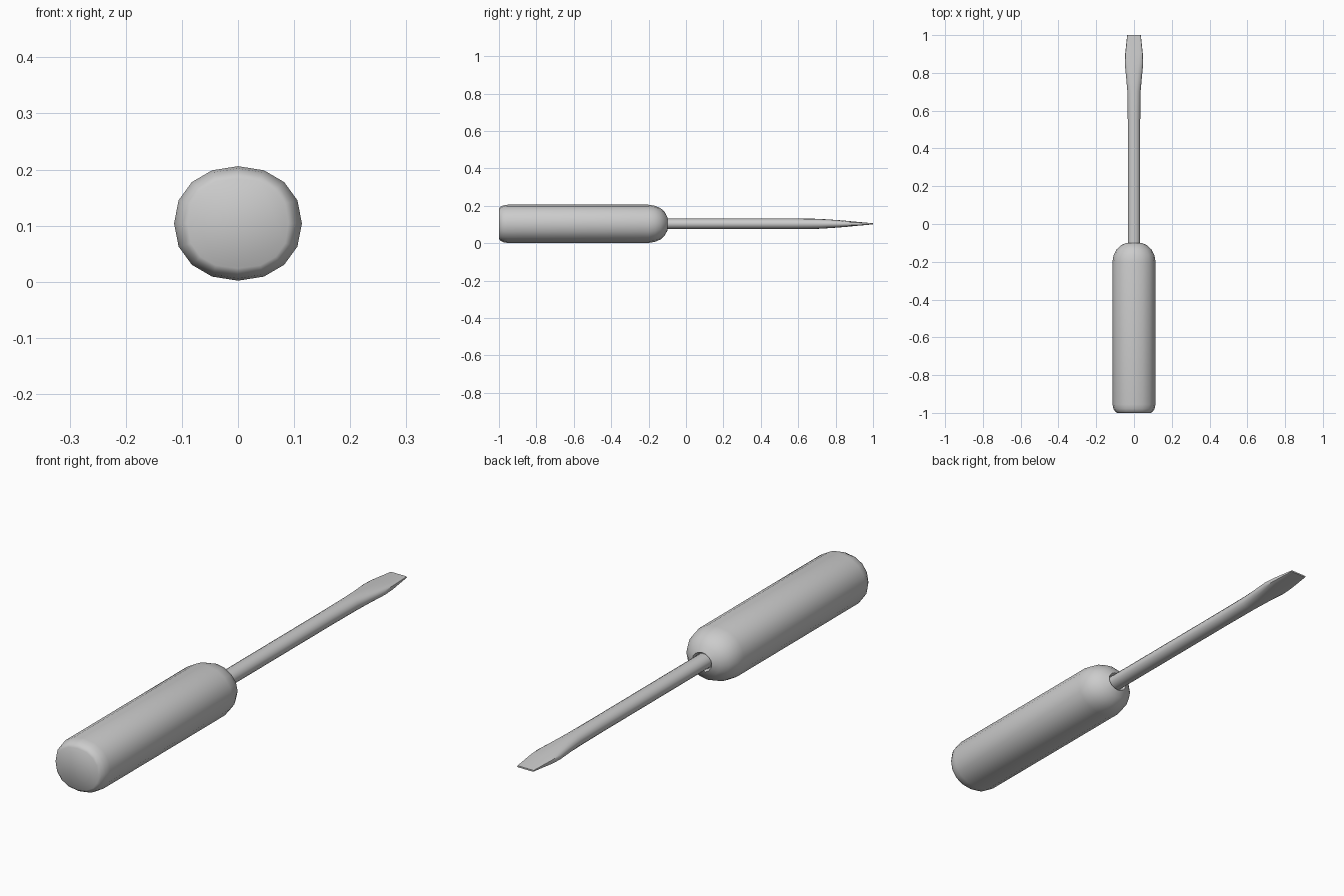
import bpy, bmesh
from math import cos, sin, pi, copysign

if "Cube" in bpy.data.objects:
    bpy.data.objects.remove(bpy.data.objects["Cube"])

AXIS_Z = 0.104


def ring_points(y, rx, rz, power, sides):
    """Superellipse cross-section; a power below 1 makes it boxier."""
    pts = []
    for i in range(sides):
        a = 2 * pi * i / sides
        c, s = cos(a), sin(a)
        if abs(c) < 1e-6:
            c = 0.0
        if abs(s) < 1e-6:
            s = 0.0
        pts.append((rx * copysign(abs(c) ** power, c), y,
                    AXIS_Z + rz * copysign(abs(s) ** power, s)))
    return pts


def loft(name, sections, sides, angle):
    """Skin a closed tube along y through (y, rx, rz, power) sections."""
    bm = bmesh.new()
    rings = [[bm.verts.new(p) for p in ring_points(*s, sides)] for s in sections]
    for a, b in zip(rings, rings[1:]):
        for i in range(sides):
            j = (i + 1) % sides
            bm.faces.new((a[i], a[j], b[j], b[i]))
    bm.faces.new(rings[0])
    bm.faces.new(rings[-1])
    bmesh.ops.recalc_face_normals(bm, faces=bm.faces)
    mesh = bpy.data.meshes.new(name)
    bm.to_mesh(mesh)
    bm.free()
    obj = bpy.data.objects.new(name, mesh)
    bpy.context.collection.objects.link(obj)
    bpy.ops.object.select_all(action='DESELECT')
    obj.select_set(True)
    bpy.context.view_layer.objects.active = obj
    bpy.ops.object.shade_smooth_by_angle(angle=angle)
    return obj


# Grip: rounded butt, straight body, domed nose with a small socket
loft("handle", [
    (-1.000, 0.090, 0.080, 0.85),
    (-0.993, 0.100, 0.090, 0.90),
    (-0.978, 0.109, 0.098, 0.94),
    (-0.955, 0.114, 0.102, 0.94),
    (-0.200, 0.114, 0.102, 0.94),
    (-0.165, 0.108, 0.096, 0.96),
    (-0.135, 0.093, 0.083, 1.0),
    (-0.113, 0.069, 0.062, 1.0),
    (-0.100, 0.042, 0.037, 1.0),
    (-0.112, 0.035, 0.030, 1.0),
], 16, pi / 3)

# Round shaft flaring into a flattened blade
loft("shaft_and_blade", [
    (-0.160, 0.033, 0.028, 1.0),
    (0.550, 0.033, 0.028, 1.0),
    (0.700, 0.035, 0.027, 0.95),
    (0.770, 0.041, 0.023, 0.85),
    (0.850, 0.049, 0.017, 0.70),
    (0.900, 0.047, 0.012, 0.55),
    (1.000, 0.036, 0.003, 0.35),
], 16, pi / 4)
